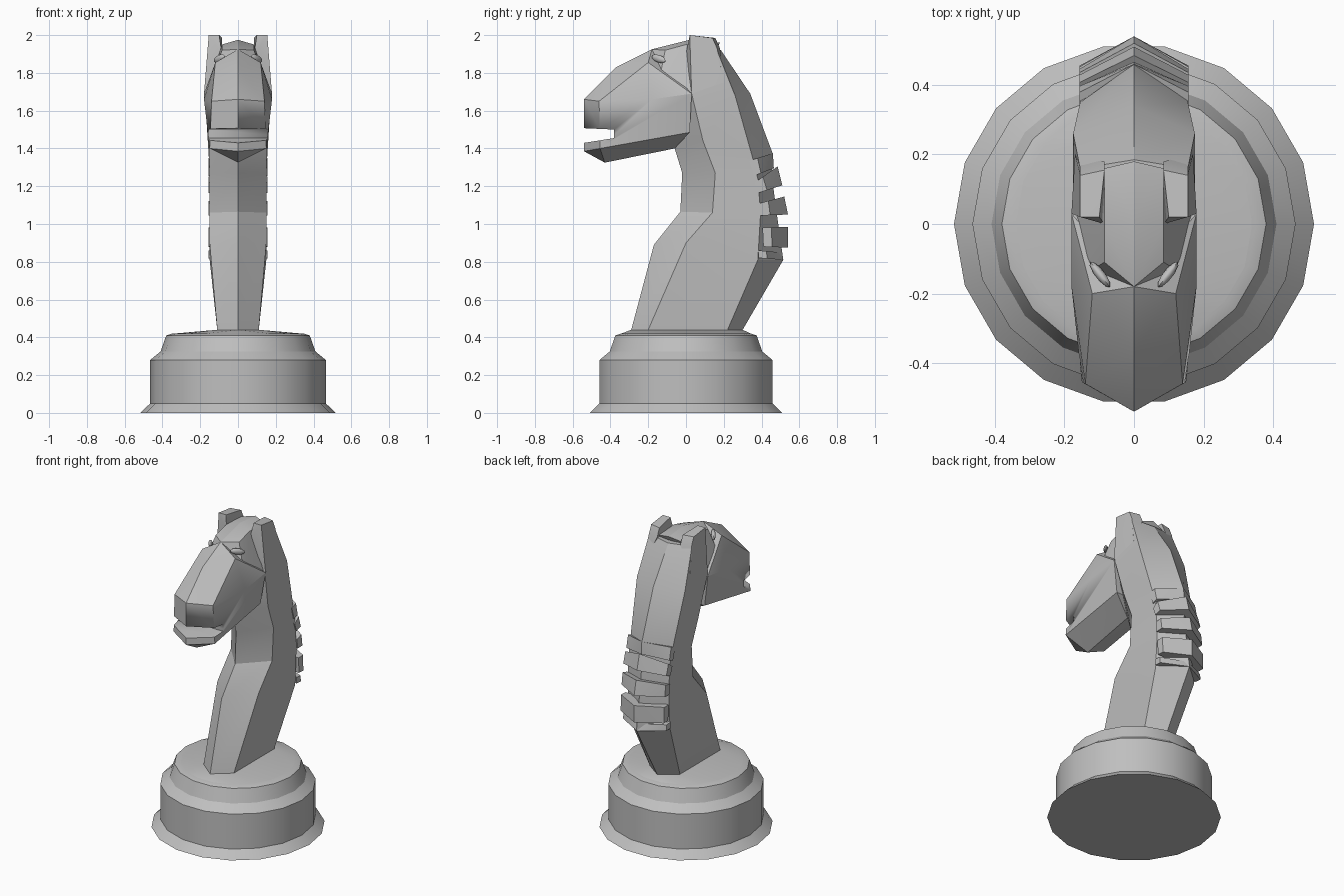
import bpy, bmesh, math
from mathutils import Euler

cube = bpy.data.objects.get("Cube")
if cube:
    bpy.data.objects.remove(cube, do_unlink=True)

# One plain grey for the whole piece
grey = bpy.data.materials.new("stone_grey")
grey.use_nodes = True
colour = (0.52, 0.52, 0.52, 1)
grey.diffuse_color = colour
grey.node_tree.nodes["Principled BSDF"].inputs["Base Color"].default_value = colour


def finish(name, bm, angle=25):
    bmesh.ops.recalc_face_normals(bm, faces=bm.faces[:])
    mesh = bpy.data.meshes.new(name)
    bm.to_mesh(mesh)
    bm.free()
    mesh.materials.append(grey)
    obj = bpy.data.objects.new(name, mesh)
    bpy.context.collection.objects.link(obj)
    bpy.ops.object.select_all(action="DESELECT")
    obj.select_set(True)
    bpy.context.view_layer.objects.active = obj
    bpy.ops.object.shade_smooth_by_angle(angle=math.radians(angle))
    return obj


def hull(name, points, mirror=True):
    """Convex solid; points off the centre plane are mirrored."""
    bm = bmesh.new()
    for x, y, z in points:
        bm.verts.new((x, y, z))
        if mirror and x:
            bm.verts.new((-x, y, z))
    out = bmesh.ops.convex_hull(bm, input=bm.verts[:])
    loose = {v for v in out["geom_interior"] if isinstance(v, bmesh.types.BMVert)}
    bmesh.ops.delete(bm, geom=list(loose), context="VERTS")
    bmesh.ops.dissolve_limit(bm, angle_limit=0.02, verts=bm.verts[:], edges=bm.edges[:])
    return finish(name, bm)


def loft(name, rings, angle=25):
    bm = bmesh.new()
    rows = [[bm.verts.new(p) for p in ring] for ring in rings]
    n = len(rows[0])
    for a, b in zip(rows, rows[1:]):
        for i in range(n):
            j = (i + 1) % n
            bm.faces.new((a[i], a[j], b[j], b[i]))
    bm.faces.new(rows[0])
    bm.faces.new(rows[-1])
    return finish(name, bm, angle)


# Turned base with eighteen sides
def circle(r, z, n=18):
    return [(r * math.cos(i * math.tau / n), r * math.sin(i * math.tau / n), z)
            for i in range(n)]


profile = [(0.518, 0), (0.465, 0.05), (0.465, 0.28), (0.41, 0.325),
           (0.38, 0.41), (0.35, 0.42)]
loft("base", [circle(r, z) for r, z in profile])
hull("base_top", circle(0.35, 0.419)
     + [(0, -0.29, 0.44), (0.11, -0.2, 0.44), (0.11, 0.22, 0.44), (0, 0.3, 0.44)])

# Neck: half width, then front ridge, front side, back side and back ridge as (y, z)
neck = [
    (0.11, (-0.29, 0.44), (-0.2, 0.44), (0.22, 0.44), (0.30, 0.44)),
    (0.15, (-0.17, 0.89), (0, 0.9), (0.38, 0.81), (0.515, 0.81)),
    (0.15, (-0.03, 1.065), (0.14, 1.06), (0.395, 1.06), (0.48, 1.06)),
    (0.15, (-0.02, 1.27), (0.155, 1.27), (0.38, 1.24), (0.455, 1.25)),
    (0.155, (-0.06, 1.4), (0.09, 1.44), (0.35, 1.36), (0.46, 1.37)),
    (0.175, (0, 1.62), (0.03, 1.69), (0.26, 1.68), (0.34, 1.69)),
    (0.155, (0.05, 1.92), (0.04, 1.92), (0.16, 1.93), (0.185, 1.92)),
]
rings = []
for w, front, fside, bside, back in neck:
    rings.append([(0, *front), (w, *fside), (w, *bside),
                  (0, *back), (-w, *bside), (-w, *fside)])
loft("neck", rings)

# Mane bands: inner top, outer top, outer bottom, inner bottom as (y, z)
bands = [
    ((0.335, 1.335), (0.46, 1.375), (0.465, 1.295), (0.36, 1.255)),
    ((0.365, 1.22), (0.485, 1.305), (0.51, 1.205), (0.385, 1.165)),
    ((0.39, 1.11), (0.52, 1.145), (0.54, 1.05), (0.395, 1.045)),
    ((0.405, 0.98), (0.54, 0.985), (0.54, 0.875), (0.41, 0.88)),
    ((0.385, 0.86), (0.50, 0.85), (0.515, 0.81), (0.385, 0.82)),
]
for k, (it, ot, ob, ib) in enumerate(bands):
    points = []
    for inner, outer in ((it, ot), (ib, ob)):
        side = [a + (b - a) * 0.35 for a, b in zip(inner, outer)]
        points += [(0.157, *inner), (0.157, *side), (0, *outer)]
    hull(f"mane_band_{k + 1}", points)

# Head from muzzle to jaw hinge, with the mouth cut out
head = hull("head", [
    (0, -0.54, 1.66), (0.14, -0.46, 1.65), (0, -0.54, 1.385), (0.15, -0.455, 1.4),
    (0, -0.43, 1.325), (0, -0.06, 1.4), (0.15, 0.02, 1.485), (0.18, 0.03, 1.69),
    (0.18, -0.18, 1.66), (0.12, -0.2, 1.855), (0, -0.18, 1.925),
    (0, -0.26, 1.885), (0, -0.37, 1.83)])
cutter = hull("mouth_cutter", [
    (0.3, -0.38, 1.5), (0.3, -0.38, 1.455), (0.3, -0.6, 1.51), (0.3, -0.6, 1.42)])
cutter.hide_render = True
cutter.hide_set(True)
cut = head.modifiers.new("mouth", "BOOLEAN")
cut.operation = "DIFFERENCE"
cut.solver = "EXACT"
cut.object = cutter
bpy.context.view_layer.objects.active = head
bpy.ops.object.modifier_apply(modifier=cut.name)
bpy.data.objects.remove(cutter, do_unlink=True)

# Skull between the ears
hull("skull", [
    (0, 0.18, 1.96), (0.085, 0.16, 1.94), (0, 0.02, 1.975), (0.085, 0, 1.95),
    (0.085, -0.11, 1.92), (0, -0.18, 1.925), (0.17, -0.16, 1.67), (0.17, 0.03, 1.68)])

# Ears and eyes, one pair each
for side, s in (("left", 1), ("right", -1)):
    ear = [(0.155, 0.02, 2.0), (0.1, 0.02, 2.0), (0.155, 0.14, 1.985),
           (0.085, 0.155, 1.985), (0.18, 0.03, 1.69), (0.085, 0, 1.9),
           (0.155, 0.165, 1.93), (0.085, 0.18, 1.93), (0.17, 0.2, 1.75)]
    hull(f"{side}_ear", [(s * x, y, z) for x, y, z in ear], mirror=False)

    bm = bmesh.new()
    bmesh.ops.create_uvsphere(bm, u_segments=10, v_segments=6, radius=1)
    bmesh.ops.scale(bm, vec=(0.014, 0.048, 0.02), verts=bm.verts)
    turn = Euler((math.radians(-15), 0, math.radians(-38 * s))).to_matrix()
    bmesh.ops.rotate(bm, matrix=turn, verts=bm.verts)
    bmesh.ops.translate(bm, vec=(s * 0.098, -0.145, 1.875), verts=bm.verts)
    finish(f"{side}_eye", bm, 40)
